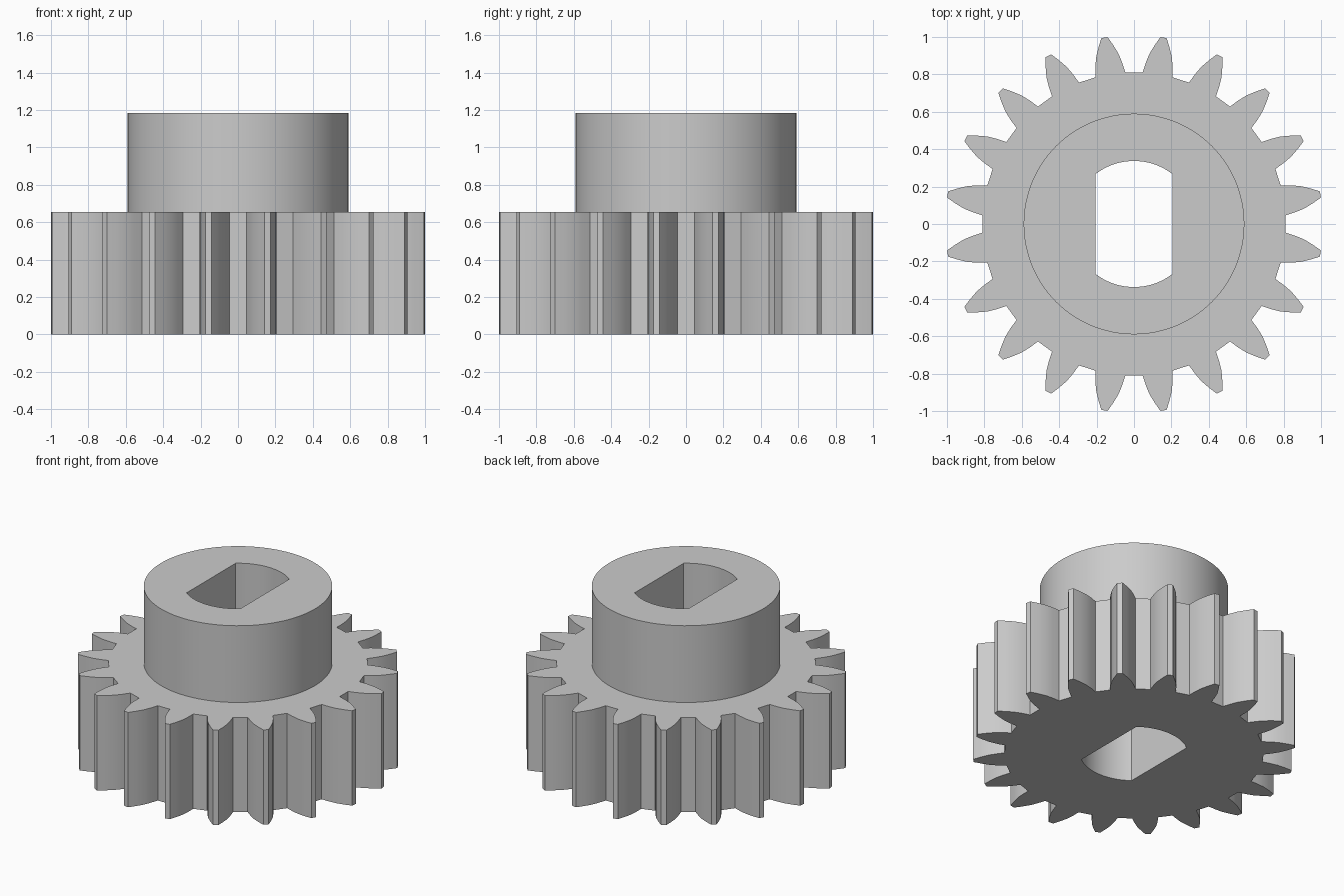
import bpy, bmesh, math
from mathutils import Matrix, Vector

if "Cube" in bpy.data.objects:
    bpy.data.objects.remove(bpy.data.objects["Cube"], do_unlink=True)

TEETH = 20
GEAR_TOP, HUB_TOP = 0.655, 1.185
HUB_R, BORE_R, FLAT_X = 0.59, 0.337, 0.205

grey = bpy.data.materials.new("plain grey")
grey.use_nodes = True
grey.diffuse_color = (0.6, 0.6, 0.6, 1)
grey.node_tree.nodes["Principled BSDF"].inputs["Base Color"].default_value = (0.6, 0.6, 0.6, 1)


def prism(name, outline, z0, z1):
    """Extrude a closed counter-clockwise outline from z0 to z1."""
    bm = bmesh.new()
    base = bm.faces.new([bm.verts.new((x, y, z0)) for x, y in outline])
    top = bmesh.ops.extrude_face_region(bm, geom=[base])["geom"]
    bmesh.ops.translate(bm, vec=(0, 0, z1 - z0),
                        verts=[g for g in top if isinstance(g, bmesh.types.BMVert)])
    bmesh.ops.recalc_face_normals(bm, faces=bm.faces)
    mesh = bpy.data.meshes.new(name)
    bm.to_mesh(mesh)
    bm.free()
    mesh.materials.append(grey)
    obj = bpy.data.objects.new(name, mesh)
    bpy.context.collection.objects.link(obj)
    return obj


def arc(r, a0, a1, n):
    return [(r * math.cos(a0 + (a1 - a0) * i / n),
             r * math.sin(a0 + (a1 - a0) * i / n)) for i in range(n + 1)]


# Tooth flank as (radial distance, half width), mirrored and spun round the wheel
flank = [(0.807, 0.081), (0.86, 0.073), (0.911, 0.061), (0.962, 0.04), (1.009, 0.017)]
tooth = [(r, -w) for r, w in flank] + [(r, w) for r, w in reversed(flank)]
wheel = []
for i in range(TEETH):
    turn = Matrix.Rotation(math.tau * (i + 0.5) / TEETH, 2)
    wheel += [tuple(turn @ Vector(p)) for p in tooth]
gear = prism("toothed_gear", wheel, 0, GEAR_TOP)

# Round hub, sunk into the gear for a clean join
hub = prism("hub", arc(HUB_R, 0, math.tau, 96)[:-1], GEAR_TOP / 2, HUB_TOP)

# Double-flat shaft bore through both
a = math.acos(FLAT_X / BORE_R)
bore_outline = arc(BORE_R, a, math.pi - a, 24) + arc(BORE_R, math.pi + a, math.tau - a, 24)
bore = prism("bore_cutter", bore_outline, -0.2, HUB_TOP + 0.2)

for tool, operation in ((hub, 'UNION'), (bore, 'DIFFERENCE')):
    mod = gear.modifiers.new(tool.name, 'BOOLEAN')
    mod.object, mod.operation, mod.solver = tool, operation, 'EXACT'

# Apply the cuts, drop the helpers and smooth the curved walls
bpy.ops.object.select_all(action='DESELECT')
gear.select_set(True)
bpy.context.view_layer.objects.active = gear
for mod in list(gear.modifiers):
    bpy.ops.object.modifier_apply(modifier=mod.name)
for helper in (hub, bore):
    bpy.data.objects.remove(helper, do_unlink=True)
bpy.ops.object.shade_smooth_by_angle(angle=math.radians(25))
gear.name = "gear_with_hub"
